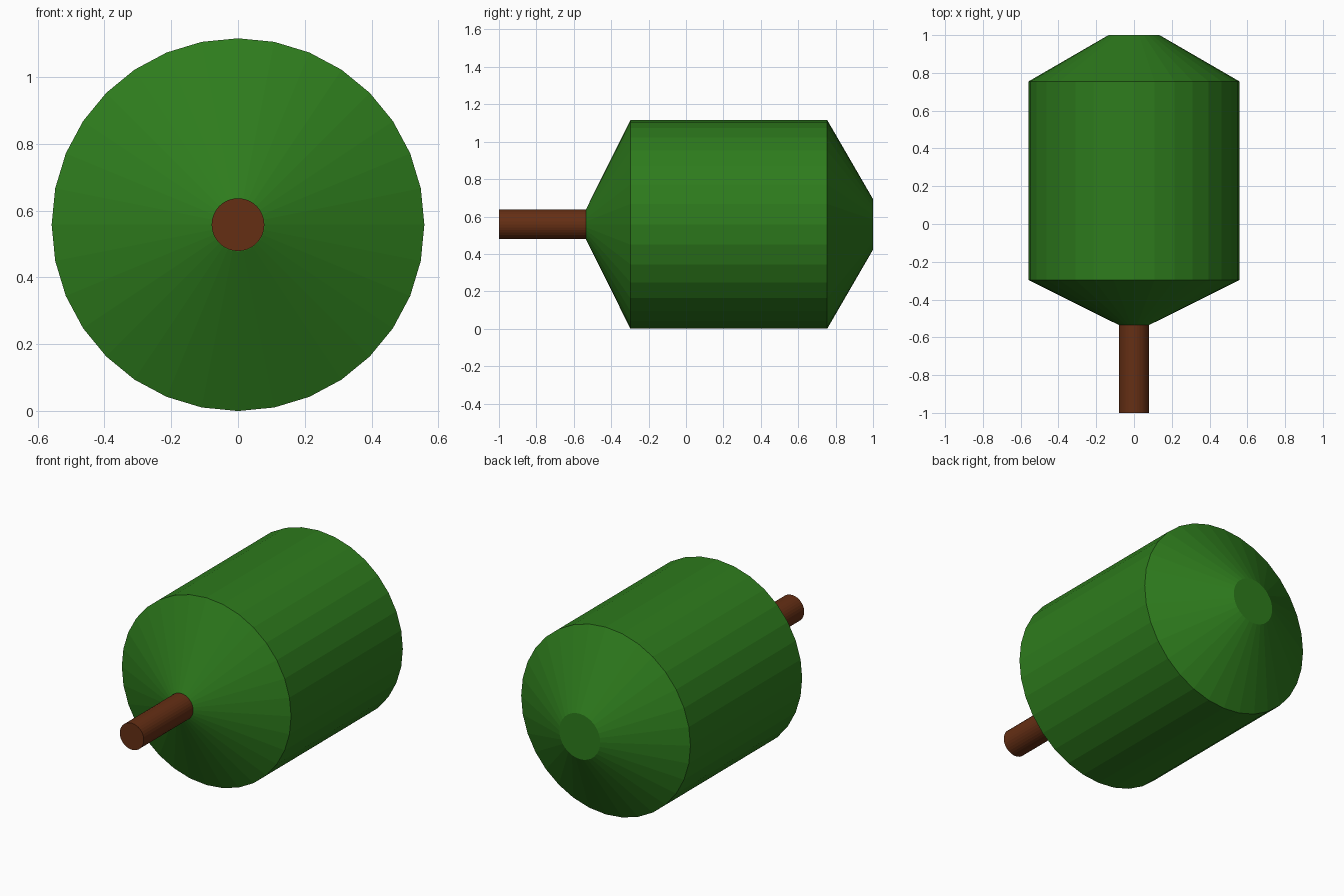
import bpy, bmesh
from math import sin, cos, pi

if "Cube" in bpy.data.objects:
    bpy.data.objects.remove(bpy.data.objects["Cube"])

SIDES = 32
AXIS_Z = 0.56


def material(name, color):
    m = bpy.data.materials.new(name)
    m.diffuse_color = color
    m.use_nodes = True
    m.node_tree.nodes["Principled BSDF"].inputs["Base Color"].default_value = m.diffuse_color
    return m


def lathe_y(name, profile, mat):
    """Closed solid turned around the y axis from (y, radius) pairs."""
    bm = bmesh.new()
    rings = [[bm.verts.new((r * sin(2 * pi * i / SIDES), y,
                            AXIS_Z + r * cos(2 * pi * i / SIDES)))
              for i in range(SIDES)] for y, r in profile]
    for a, b in zip(rings, rings[1:]):
        for i in range(SIDES):
            j = (i + 1) % SIDES
            bm.faces.new((a[i], a[j], b[j], b[i]))
    bm.faces.new(rings[0])
    bm.faces.new(rings[-1])
    bmesh.ops.recalc_face_normals(bm, faces=bm.faces)
    mesh = bpy.data.meshes.new(name)
    bm.to_mesh(mesh)
    bm.free()
    mesh.materials.append(mat)
    obj = bpy.data.objects.new(name, mesh)
    bpy.context.collection.objects.link(obj)
    return obj


green = material("leaf_green", (0.027, 0.2, 0.012, 1))
brown = material("bark_brown", (0.13, 0.028, 0.007, 1))

# Foliage: lower cone, straight drum, blunt upper cone
lathe_y("foliage", [(-0.535, 0.08), (-0.297, 0.558),
                    (0.755, 0.558), (1.0, 0.135)], green)

# Trunk
lathe_y("trunk", [(-1.0, 0.079), (-0.53, 0.079)], brown)

# Rest exactly on the ground
for o in bpy.context.collection.objects:
    o.location.z = 0.558 - AXIS_Z
